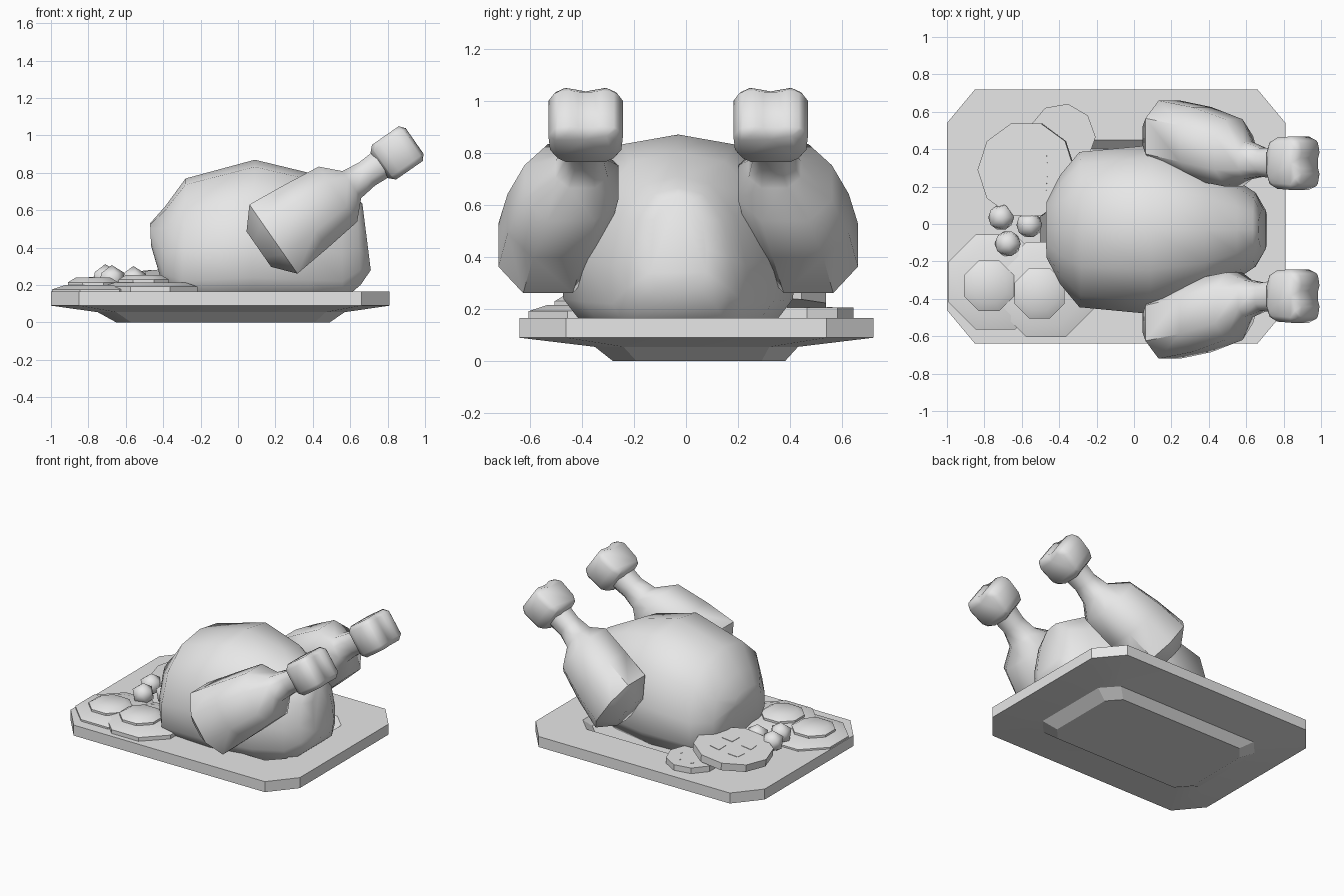
import bpy, bmesh, math
from mathutils import Vector, Matrix

cube = bpy.data.objects.get("Cube")
if cube:
    bpy.data.objects.remove(cube, do_unlink=True)

grey = bpy.data.materials.new("plain_grey")
grey.use_nodes = True
grey.diffuse_color = (0.8, 0.8, 0.8, 1)
grey.node_tree.nodes["Principled BSDF"].inputs["Base Color"].default_value = (0.8, 0.8, 0.8, 1)

MID_Y = -0.03      # centre line of the roast
PLATE_TOP = 0.165


def finish(name, bm, angle=30, bevel=0):
    bmesh.ops.recalc_face_normals(bm, faces=bm.faces)
    mesh = bpy.data.meshes.new(name)
    bm.to_mesh(mesh)
    bm.free()
    mesh.materials.append(grey)
    ob = bpy.data.objects.new(name, mesh)
    bpy.context.collection.objects.link(ob)
    bpy.ops.object.select_all(action='DESELECT')
    ob.select_set(True)
    bpy.context.view_layer.objects.active = ob
    if bevel:
        mod = ob.modifiers.new("soft_edges", 'BEVEL')
        mod.width = bevel
        mod.segments = 1
        mod.limit_method = 'ANGLE'
        bpy.ops.object.modifier_apply(modifier=mod.name)
    bpy.ops.object.shade_smooth_by_angle(angle=math.radians(angle))
    return ob


def loft(rings):
    """Skin a row of equal point rings and cap both ends."""
    bm = bmesh.new()
    rows = [[bm.verts.new(p) for p in ring] for ring in rings]
    n = len(rows[0])
    for a, b in zip(rows, rows[1:]):
        for i in range(n):
            j = (i + 1) % n
            bm.faces.new((a[i], a[j], b[j], b[i]))
    bm.faces.new(rows[0])
    bm.faces.new(rows[-1])
    return bm


def cut_rect(x0, x1, y0, y1, z, cx, cy):
    """Rectangle with chamfered corners."""
    return [(x0 + cx, y0, z), (x1 - cx, y0, z), (x1, y0 + cy, z), (x1, y1 - cy, z),
            (x1 - cx, y1, z), (x0 + cx, y1, z), (x0, y1 - cy, z), (x0, y0 + cy, z)]


# Serving plate: foot, flared underside, rim and shallow well
finish("plate", loft([
    cut_rect(-0.65, 0.49, -0.28, 0.38, 0, 0.08, 0.09),
    cut_rect(-0.75, 0.57, -0.35, 0.43, 0.055, 0.1, 0.11),
    cut_rect(-1, 0.81, -0.64, 0.72, 0.09, 0.15, 0.18),
    cut_rect(-1, 0.81, -0.64, 0.72, PLATE_TOP, 0.15, 0.18),
    cut_rect(-0.5, 0.57, -0.37, 0.45, PLATE_TOP, 0.1, 0.1),
    cut_rect(-0.46, 0.53, -0.32, 0.4, 0.115, 0.1, 0.1)]), 20)

# Roast body: domed section swept from breast to tail
HALF = [(0.76, 0), (0.98, 0.17), (1, 0.42), (0.85, 0.74), (0.48, 0.95)]
SECTION = HALF + [(0, 1)] + [(-u, v) for u, v in reversed(HALF)]
# bottom x, top x, half width, bottom z, top z
STATIONS = [(-0.465, -0.47, 0.15, 0.41, 0.53), (-0.4, -0.39, 0.29, 0.19, 0.62),
            (-0.3, -0.28, 0.415, 0.11, 0.77), (0.07, 0.09, 0.45, 0.11, 0.87),
            (0.38, 0.38, 0.37, 0.11, 0.80), (0.56, 0.55, 0.26, 0.12, 0.71),
            (0.655, 0.635, 0.2, 0.2, 0.665), (0.71, 0.665, 0.11, 0.28, 0.635)]
finish("roast_body", loft([
    [(xb + (xt - xb) * v, MID_Y + u * w, zb + (zt - zb) * v) for u, v in SECTION]
    for xb, xt, w, zb, zt in STATIONS]), 65)

# Drumsticks: s runs along the leg, t across it
AXIS = Vector((0.82, 0, 0.57)).normalized()
ACROSS = Vector((-0.57, 0, 0.82)).normalized()
OCTAGON = [(1, -0.45), (1, 0.45), (0.5, 1), (-0.5, 1), (-1, 0.45), (-1, -0.45), (-0.5, -1), (0.5, -1)]
# s, distance from centre line, half width, half height
LEG = [(0.315, 0.5, 0.1, 0.115), (0.41, 0.5, 0.19, 0.225), (0.62, 0.46, 0.195, 0.205),
       (0.83, 0.41, 0.18, 0.18), (0.92, 0.37, 0.1, 0.088), (1.02, 0.36, 0.075, 0.075),
       (1.13, 0.355, 0.085, 0.082)]
KNOB_HALF = [(1.1, 0.085), (1.14, 0.135), (1.29, 0.145), (1.338, 0.085)]
KNOB = KNOB_HALF + [(1.312, 0)] + [(s, -y) for s, y in reversed(KNOB_HALF)]


def leg_point(s, t, y):
    p = AXIS * s + ACROSS * (0.258 + t)
    return Vector((p.x, MID_Y + y, p.z))


for label, side in (("right", -1), ("left", 1)):
    finish(label + "_drumstick", loft([
        [leg_point(s, v * h, side * (d + u * w)) for u, v in OCTAGON]
        for s, d, w, h in LEG]), 50)
    finish(label + "_bone_end", loft([
        [leg_point(s, t, side * 0.355 + y) for s, y in KNOB]
        for t in (-0.113, 0.113)]), 50, bevel=0.03)


def disc_rings(x, y, levels, sides, turn=0):
    return [[(x + r * math.cos(turn + math.tau * i / sides),
              y + r * math.sin(turn + math.tau * i / sides), z) for i in range(sides)]
            for r, z in levels]


# Fried eggs: sloping white with a raised yolk
for label, x, y, lift in (("front", -0.47, -0.35, 0.015), ("side", -0.74, -0.31, 0)):
    z = PLATE_TOP + lift
    finish(label + "_egg_white", loft(disc_rings(
        x, y, [(0.275, PLATE_TOP - 0.01), (0.275, z + 0.012), (0.2, z + 0.035)],
        8, math.pi / 8)), 40)
    finish(label + "_egg_yolk", loft(disc_rings(
        x - 0.035, y - 0.02, [(0.145, z + 0.03), (0.145, z + 0.05), (0.1, z + 0.075)],
        8, math.pi / 8)), 40)

# Peas
for i, (x, y, z) in enumerate([(-0.71, 0.035, 0.235), (-0.56, -0.005, 0.225), (-0.675, -0.105, 0.23)]):
    bm = bmesh.new()
    bmesh.ops.create_icosphere(bm, subdivisions=1, radius=0.077, matrix=Matrix.Translation((x, y, z)))
    finish("pea_%d" % (i + 1), bm, 50)


# Vegetable slices with thin seed pockets on top
def slice_part(name, rings, place):
    bm = loft(rings)
    bm.transform(place)
    finish(name, bm)


small = Matrix.Translation((-0.385, 0.465, 0.185))
slice_part("small_slice", disc_rings(0, 0, [(0.18, -0.02), (0.18, 0.02)], 9), small)
for i in range(6):
    a = math.tau * i / 6
    slice_part("small_seed_%d" % (i + 1), disc_rings(
        0.1 * math.cos(a), 0.1 * math.sin(a), [(0.012, 0.018), (0.012, 0.022)], 5), small)

big = Matrix.Translation((-0.575, 0.29, 0.24)) @ Matrix.Rotation(-0.11, 4, 'Y')
slice_part("big_slice", disc_rings(0, 0, [(0.26, -0.026), (0.26, 0.026)], 10), big)
for i in range(4):
    a = math.tau * (i + 0.5) / 4
    wedge = [(0.05, 0), (0.12, -0.5), (0.155, 0), (0.12, 0.5)]
    slice_part("big_seed_pocket_%d" % (i + 1), [
        [(r * math.cos(a + d), r * math.sin(a + d), z) for r, d in wedge]
        for z in (0.024, 0.029)], big)
